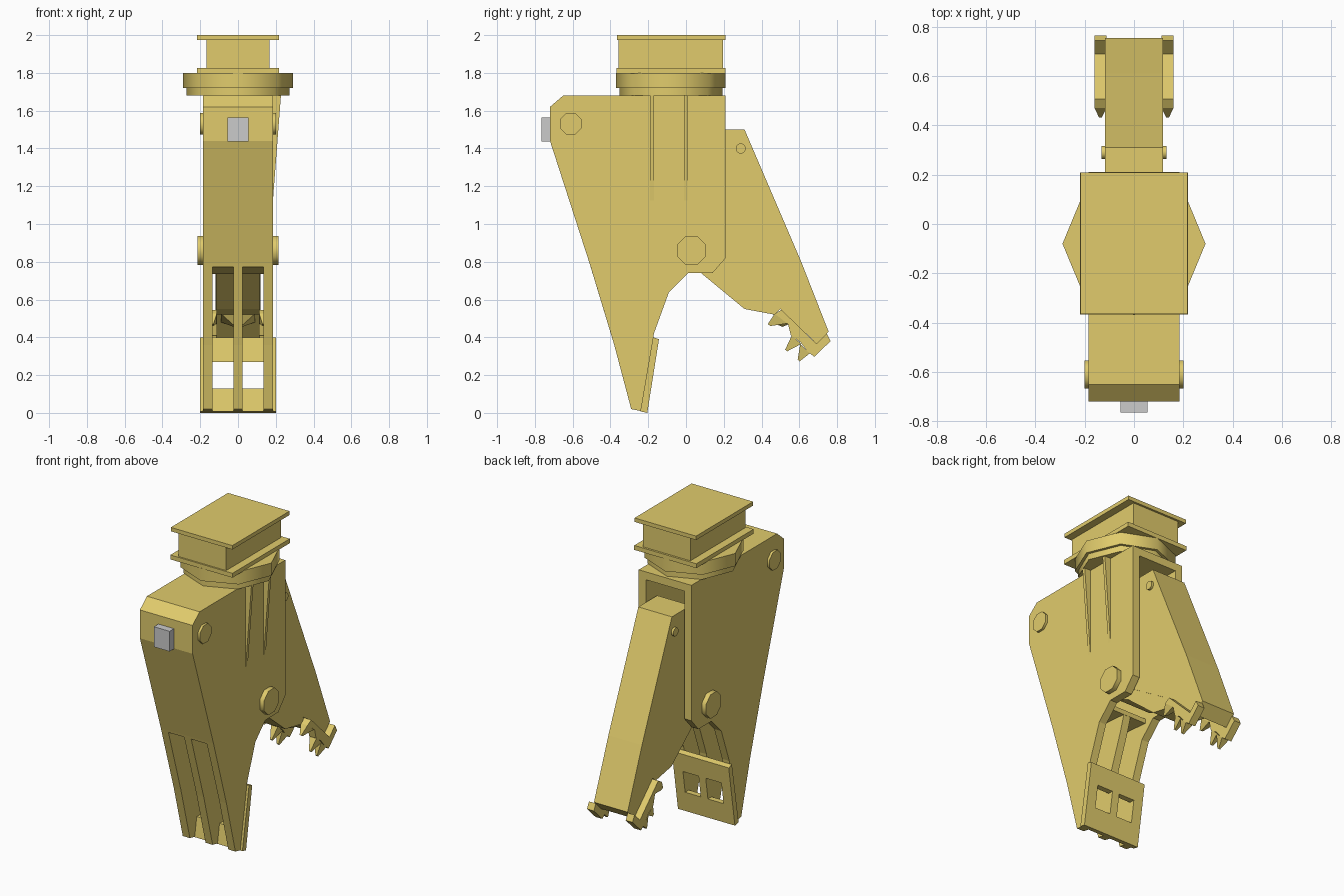
import bpy, bmesh, math
from mathutils import Matrix, Vector

if "Cube" in bpy.data.objects:
    bpy.data.objects.remove(bpy.data.objects["Cube"])

yellow = bpy.data.materials.new("yellow_paint")
yellow.diffuse_color = (0.75, 0.6, 0.15, 1)
yellow.use_nodes = True
yellow.node_tree.nodes["Principled BSDF"].inputs["Base Color"].default_value = yellow.diffuse_color


def finish(name, bm, mat=yellow):
    bmesh.ops.recalc_face_normals(bm, faces=bm.faces)
    me = bpy.data.meshes.new(name)
    bm.to_mesh(me)
    bm.free()
    ob = bpy.data.objects.new(name, me)
    bpy.context.collection.objects.link(ob)
    if mat:
        me.materials.append(mat)
    return ob


def plate(name, pts, x0, x1):
    """Extrude a side profile (y, z) from x0 to x1."""
    bm = bmesh.new()
    face = bm.faces.new([bm.verts.new((x0, y, z)) for y, z in pts])
    ext = bmesh.ops.extrude_face_region(bm, geom=[face])
    moved = [v for v in ext["geom"] if isinstance(v, bmesh.types.BMVert)]
    bmesh.ops.translate(bm, verts=moved, vec=(x1 - x0, 0, 0))
    return finish(name, bm)


def box(name, lo, hi, mat=yellow):
    bm = bmesh.new()
    lo, hi = Vector(lo), Vector(hi)
    bmesh.ops.create_cube(bm, size=1, matrix=Matrix.Translation((lo + hi) / 2)
                          @ Matrix.Diagonal((*(hi - lo), 1)))
    return finish(name, bm, mat)


def cylinder(name, centre, r, depth, n, axis, turn=0):
    bm = bmesh.new()
    rot = Matrix.Rotation(math.pi / 2, 4, "Y") if axis == "X" else Matrix()
    bmesh.ops.create_cone(bm, cap_ends=True, segments=n, radius1=r, radius2=r, depth=depth,
                          matrix=Matrix.Translation(centre) @ rot @ Matrix.Rotation(turn, 4, "Z"))
    ob = finish(name, bm)
    bpy.ops.object.select_all(action="DESELECT")
    ob.select_set(True)
    bpy.context.view_layer.objects.active = ob
    bpy.ops.object.shade_smooth_by_angle(angle=math.radians(50))
    return ob


def tooth(name, a, b, tip, xc, w):
    """Pyramid tooth on base edge a-b (y, z), ending in a narrow tip."""
    bm = bmesh.new()
    base = [bm.verts.new((xc + s * w, *p)) for s, p in ((-1, a), (-1, b), (1, b), (1, a))]
    t = Vector(tip)
    d = (Vector(b) - Vector(a)) * 0.1
    top = [bm.verts.new((xc + s * w * 0.25, *p)) for s, p in
           ((-1, t - d), (-1, t + d), (1, t + d), (1, t - d))]
    bm.faces.new(base)
    bm.faces.new(top)
    for i in range(4):
        j = (i + 1) % 4
        bm.faces.new((base[i], base[j], top[j], top[i]))
    return finish(name, bm)


# Main body: side plates, front and top skin, sloped floor
side = [(-0.72, 1.44), (-0.72, 1.62), (-0.65, 1.68), (0.21, 1.68), (0.21, 0.82), (0.14, 0.74),
        (0.01, 0.74), (-0.09, 0.64), (-0.17, 0.42), (-0.24, 0.01), (-0.29, 0.02),
        (-0.38, 0.36), (-0.51, 0.79)]
for s, label in ((-1, "left"), (1, "right")):
    plate(f"body_side_{label}", side, s * 0.135, s * 0.185)
plate("body_skin", [(-0.505, 0.773), (-0.51, 0.79), (-0.72, 1.44), (-0.72, 1.62), (-0.65, 1.68),
                    (0.21, 1.68), (0.21, 1.63), (-0.63, 1.63), (-0.67, 1.59), (-0.67, 1.44),
                    (-0.455, 0.775)], -0.135, 0.135)
plate("body_floor", [(-0.505, 0.773), (-0.06, 0.735), (-0.06, 0.765), (-0.49, 0.80)], -0.135, 0.135)

# Fixed jaw: centre rib and windowed wear plate
plate("jaw_centre_rib", [(-0.505, 0.773), (-0.38, 0.36), (-0.29, 0.02), (-0.24, 0.01),
                         (-0.17, 0.42), (-0.09, 0.64), (-0.06, 0.74)], -0.025, 0.025)
wear = plate("jaw_wear_plate", [(-0.242, 0.008), (-0.205, 0), (-0.143, 0.39), (-0.175, 0.40)],
             -0.2, 0.2)
for s in (-1, 1):
    x = sorted((s * 0.025, s * 0.135))
    cutter = box("window_cutter", (x[0], -0.4, 0.13), (x[1], 0, 0.27))
    cutter.hide_render = True
    mod = wear.modifiers.new("window", "BOOLEAN")
    mod.operation, mod.solver, mod.object = "DIFFERENCE", "EXACT", cutter
    bpy.context.view_layer.objects.active = wear
    bpy.ops.object.modifier_apply(modifier=mod.name)
    bpy.data.objects.remove(cutter)

# Moving jaw arm and its lower hub web
plate("moving_arm", [(0.12, 1.5), (0.31, 1.5), (0.61, 0.80), (0.755, 0.43), (0.692, 0.366),
                     (0.5, 0.55), (0.17, 0.76), (0.0, 0.86)], -0.118, 0.118)
plate("arm_hub_web", [(-0.05, 0.86), (0.0, 0.77), (0.08, 0.74), (0.31, 0.55), (0.47, 0.52),
                      (0.5, 0.55), (0.17, 0.765), (0.1, 0.9), (0.0, 0.92)], -0.115, 0.115)

# Toothed rails on both sides of the arm tip
rail = [(0.506, 0.546), (0.69, 0.366), (0.745, 0.42), (0.765, 0.38), (0.68, 0.297),
        (0.645, 0.323), (0.605, 0.375), (0.555, 0.41), (0.54, 0.47), (0.47, 0.525)]
teeth = [((0.47, 0.525), (0.545, 0.475), (0.44, 0.465)),
         ((0.56, 0.41), (0.61, 0.365), (0.53, 0.33)),
         ((0.605, 0.365), (0.655, 0.315), (0.596, 0.277))]
for s, label in ((-1, "left"), (1, "right")):
    plate(f"arm_rail_{label}", rail, s * 0.112, s * 0.16)
    for i, (a, b, tip) in enumerate(teeth):
        tooth(f"arm_tooth_{label}_{i + 1}", a, b, tip, s * 0.136, 0.024)

# Pointed cutter between the rails
tooth("arm_centre_cutter", (0.46, 0.525), (0.57, 0.48), (0.5, 0.46), 0, 0.09)

# Pivot bosses and arm pin
for name, y, z, r, half, n in (("main_pivot", 0.03, 0.86, 0.082, 0.215, 8),
                               ("cylinder_pivot", -0.61, 1.53, 0.062, 0.2, 8),
                               ("arm_pin", 0.29, 1.4, 0.027, 0.132, 12)):
    cylinder(name, (0, y, z), r, half * 2, n, "X", math.pi / n)

# Gussets on the right side
for i, y in enumerate((-0.18, 0.0)):
    bm = bmesh.new()
    tri = [bm.verts.new((x, y - 0.01, z)) for x, z in ((0.18, 1.69), (0.228, 1.69), (0.18, 1.06))]
    f = bm.faces.new(tri)
    ext = bmesh.ops.extrude_face_region(bm, geom=[f])
    bmesh.ops.translate(bm, vec=(0, 0.02, 0),
                        verts=[v for v in ext["geom"] if isinstance(v, bmesh.types.BMVert)])
    finish(f"gusset_{i + 1}", bm)

# Rotating collar and mounting head
cylinder("collar_lower", (0, -0.08, 1.704), 0.272, 0.045, 8, "Z")
cylinder("collar_upper", (0, -0.08, 1.76), 0.29, 0.08, 8, "Z")
box("head_lower_plate", (-0.218, -0.367, 1.797), (0.218, 0.208, 1.825))
box("head_block", (-0.167, -0.357, 1.825), (0.167, 0.195, 1.975))
box("head_top_plate", (-0.216, -0.365, 1.975), (0.216, 0.208, 2.0))

# Grey hose box on the front
box("front_box", (-0.055, -0.765, 1.437), (0.055, -0.715, 1.565), None)
